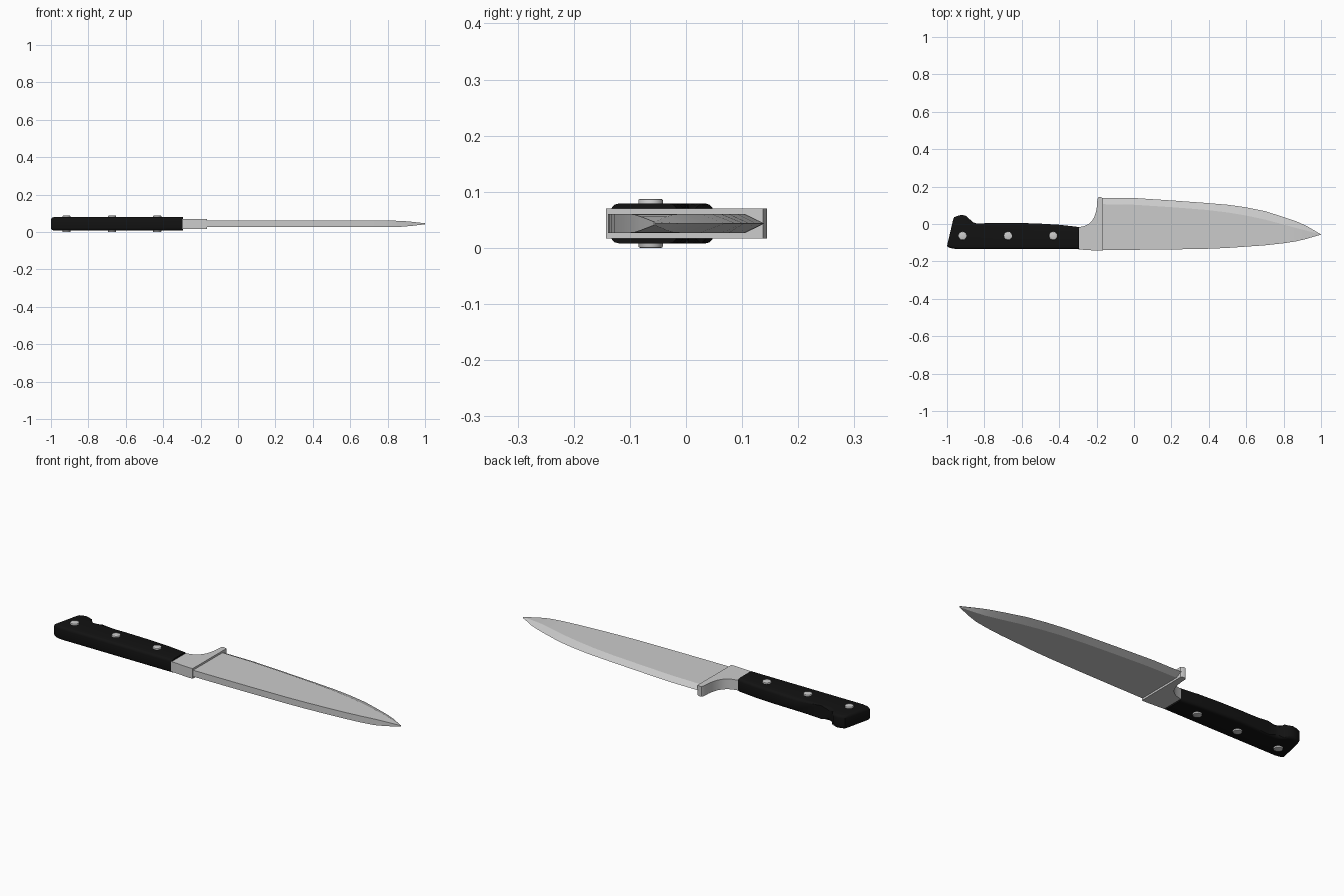
import bpy, bmesh

if "Cube" in bpy.data.objects:
    bpy.data.objects.remove(bpy.data.objects["Cube"])

MID = 0.0435  # height of the knife's mid plane


def finish(bm, name, angle=0.6):
    bmesh.ops.recalc_face_normals(bm, faces=bm.faces)
    mesh = bpy.data.meshes.new(name)
    bm.to_mesh(mesh)
    bm.free()
    ob = bpy.data.objects.new(name, mesh)
    bpy.context.collection.objects.link(ob)
    bpy.ops.object.select_all(action='DESELECT')
    ob.select_set(True)
    bpy.context.view_layer.objects.active = ob
    bpy.ops.object.shade_smooth_by_angle(angle=angle)
    return ob


def slab(name, outline, half, bevel=0, segments=1, flat_x=None, angle=0.6):
    """Extrude an XY outline about the mid plane, rounding the rims except at flat_x."""
    bm = bmesh.new()
    base = bm.faces.new([bm.verts.new((x, y, MID - half)) for x, y in outline])
    ext = bmesh.ops.extrude_face_region(bm, geom=[base])
    for v in ext['geom']:
        if isinstance(v, bmesh.types.BMVert):
            v.co.z = MID + half
    if bevel:
        rims = [e for e in bm.edges
                if abs(e.verts[0].co.z - e.verts[1].co.z) < 1e-5
                and not (flat_x is not None
                         and all(abs(v.co.x - flat_x) < 1e-4 for v in e.verts))]
        bmesh.ops.bevel(bm, geom=rims, offset=bevel, segments=segments,
                        profile=0.5, affect='EDGES', clamp_overlap=True)
    return finish(bm, name, angle)


# Blade: sections of (x, spine y, grind line y, cutting edge y, half thickness)
sections = [
    (-0.175, -0.139, 0.106, 0.140, 0.017), (0.0, -0.138, 0.103, 0.139, 0.017),
    (0.2, -0.136, 0.090, 0.126, 0.017), (0.38, -0.133, 0.076, 0.113, 0.017),
    (0.5, -0.128, 0.062, 0.103, 0.017), (0.6, -0.121, 0.045, 0.089, 0.017),
    (0.7, -0.114, 0.024, 0.069, 0.017), (0.8, -0.103, -0.003, 0.037, 0.017),
    (0.87, -0.092, -0.022, 0.013, 0.016), (0.92, -0.080, -0.035, -0.009, 0.012),
    (0.999, -0.057, -0.056, -0.055, 0.003)]
bm = bmesh.new()
rings = [[bm.verts.new(p) for p in (
    (x, s, MID - t), (x, g, MID - t), (x, e, MID), (x, g, MID + t), (x, s, MID + t))]
    for x, s, g, e, t in sections]
for a, b in zip(rings, rings[1:]):
    for i in range(5):
        j = (i + 1) % 5
        bm.faces.new((a[i], a[j], b[j], b[i]))
bm.faces.new(rings[0])
bm.faces.new(rings[-1])
finish(bm, "blade", 0.15)

# Bolster with a curved finger guard
slab("bolster", [
    (-0.298, -0.136), (-0.19, -0.143), (-0.167, -0.143), (-0.165, 0.137),
    (-0.178, 0.144), (-0.190, 0.143), (-0.196, 0.132), (-0.198, 0.095),
    (-0.203, 0.065), (-0.212, 0.038), (-0.225, 0.017), (-0.243, 0.000),
    (-0.265, -0.011), (-0.298, -0.018)], 0.027)

# Handle with rounded rims and a hooked butt
handle = slab("handle", [
    (-1.0, -0.118), (-0.985, -0.128), (-0.95, -0.134), (-0.295, -0.134),
    (-0.295, -0.016), (-0.4, -0.004), (-0.52, 0.003), (-0.65, 0.006),
    (-0.8, 0.004), (-0.845, 0.004), (-0.862, 0.010), (-0.880, 0.027),
    (-0.895, 0.042), (-0.918, 0.049), (-0.940, 0.045), (-0.962, 0.036),
    (-0.969, 0.015)], 0.0355, bevel=0.014, segments=3, flat_x=-0.295)
black = bpy.data.materials.new("black")
black.diffuse_color = (0.006, 0.006, 0.006, 1)
black.use_nodes = True
black.node_tree.nodes["Principled BSDF"].inputs["Base Color"].default_value = black.diffuse_color
handle.data.materials.append(black)

# Rivets running right through the handle
for n, x in enumerate((-0.917, -0.673, -0.432), 1):
    bm = bmesh.new()
    bmesh.ops.create_cone(bm, cap_ends=True, segments=24, radius1=0.022,
                          radius2=0.022, depth=2 * MID)
    rims = [e for e in bm.edges if abs(e.verts[0].co.z - e.verts[1].co.z) < 1e-5]
    bmesh.ops.bevel(bm, geom=rims, offset=0.003, segments=2, profile=0.5, affect='EDGES')
    bmesh.ops.translate(bm, verts=bm.verts, vec=(x, -0.063, MID))
    finish(bm, f"rivet_{n}")
